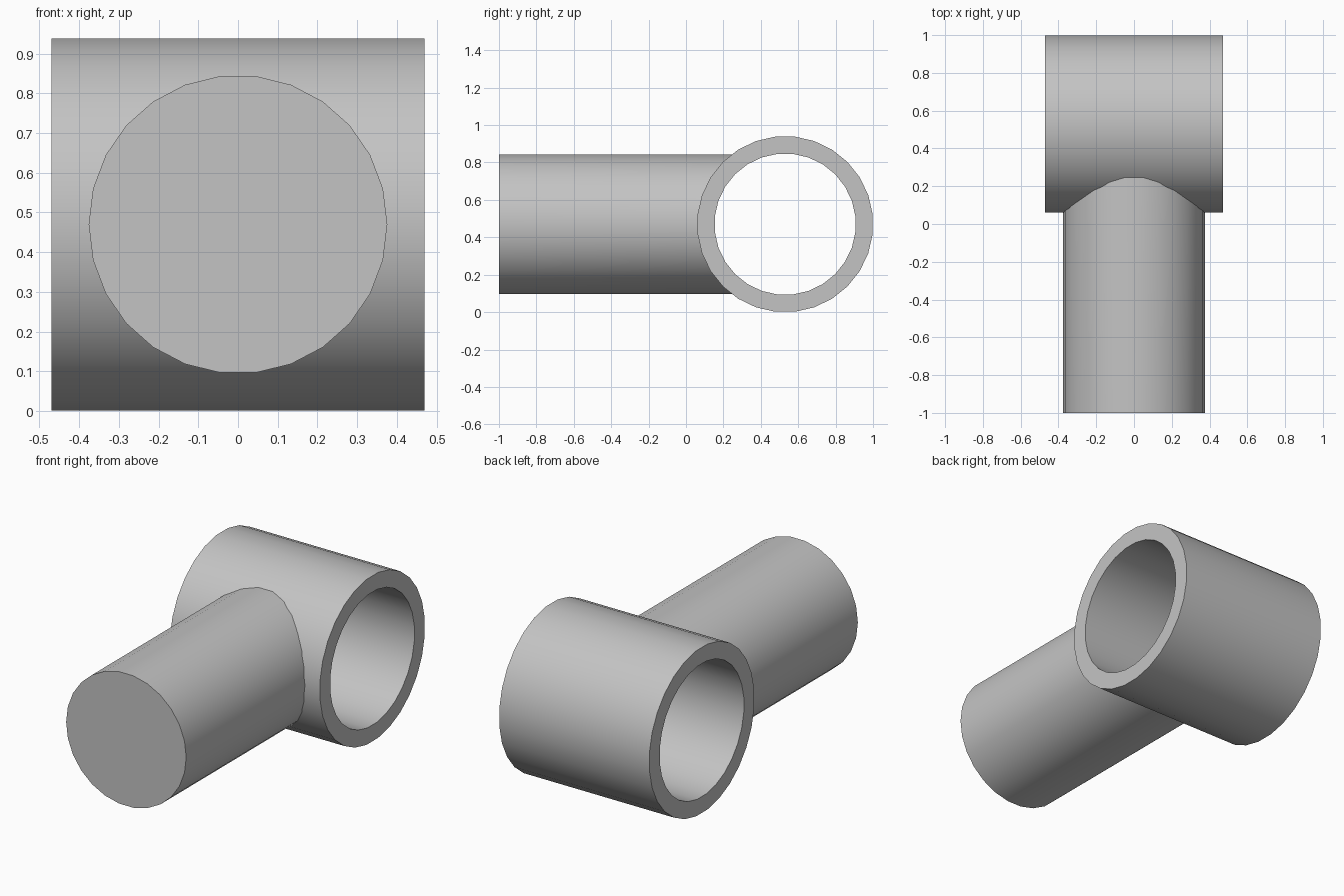
import bpy, bmesh, math

cube = bpy.data.objects.get("Cube")
if cube:
    bpy.data.objects.remove(cube, do_unlink=True)

grey = bpy.data.materials.new("plain grey")
grey.use_nodes = True
colour = (0.55, 0.55, 0.55, 1)
grey.diffuse_color = colour
grey.node_tree.nodes["Principled BSDF"].inputs["Base Color"].default_value = colour

CY, CZ = 0.53, 0.47          # bore axis
OUTER, INNER = 0.471, 0.378  # sleeve radii
HALF = 0.47                  # half sleeve length
PEG = 0.376                  # peg radius


def circle(bm, count, offset, place):
    step = math.tau / count
    return [bm.verts.new(place(math.cos((i + offset) * step), math.sin((i + offset) * step)))
            for i in range(count)]


def bridge(bm, a, b):
    for i in range(len(a)):
        j = (i + 1) % len(a)
        bm.faces.new((a[i], a[j], b[j], b[i]))


def finish(bm, name):
    bmesh.ops.recalc_face_normals(bm, faces=bm.faces)
    mesh = bpy.data.meshes.new(name)
    bm.to_mesh(mesh)
    bm.free()
    mesh.materials.append(grey)
    obj = bpy.data.objects.new(name, mesh)
    bpy.context.collection.objects.link(obj)
    bpy.ops.object.select_all(action="DESELECT")
    obj.select_set(True)
    bpy.context.view_layer.objects.active = obj
    bpy.ops.object.shade_smooth_by_angle(angle=math.radians(35))


# Open sleeve: rectangular wall section swept around the sideways axis
bm = bmesh.new()
section = [(-HALF, OUTER), (HALF, OUTER), (HALF, INNER), (-HALF, INNER)]
rings = [circle(bm, 28, 0.5, lambda c, s, x=x, r=r: (x, CY + r * c, CZ + r * s))
         for x, r in section]
for k in range(4):
    bridge(bm, rings[k], rings[(k + 1) % 4])
finish(bm, "sleeve")

# Solid peg: its rear end is saddle-cut and buried inside the sleeve wall
bm = bmesh.new()
front = circle(bm, 26, 0, lambda c, s: (PEG * c, -1, CZ + PEG * s))
saddle = circle(bm, 26, 0, lambda c, s: (
    PEG * c, CY - math.sqrt(0.43 ** 2 - (PEG * s) ** 2), CZ + PEG * s))
bridge(bm, front, saddle)
bm.faces.new(front)
finish(bm, "peg")
